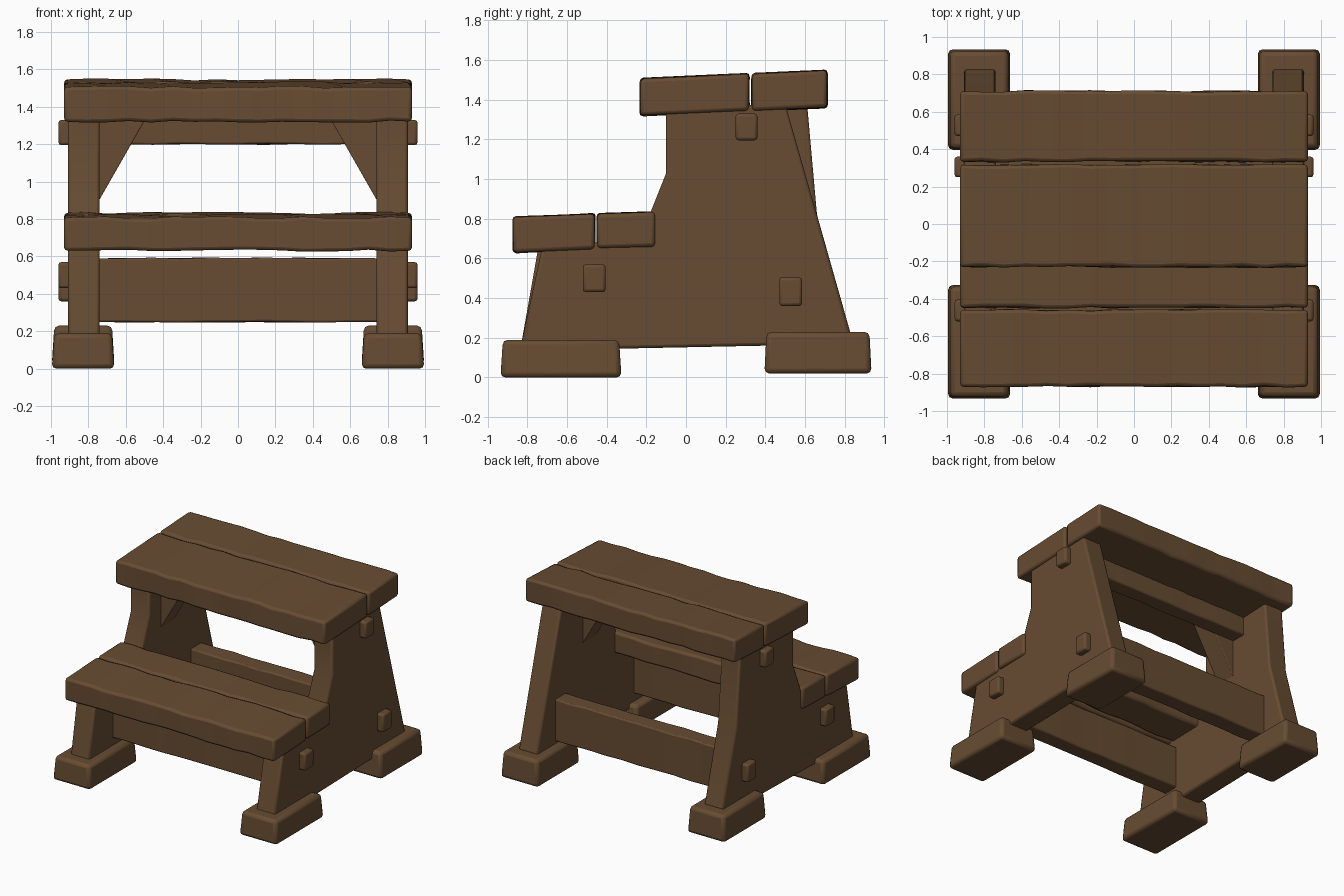
import bpy, bmesh, math, random
from mathutils import Vector

random.seed(4)
cube = bpy.data.objects.get("Cube")
if cube:
    bpy.data.objects.remove(cube, do_unlink=True)

wood = bpy.data.materials.new("brown wood")
wood.use_nodes = True
BROWN = (0.135, 0.072, 0.032, 1)
wood.diffuse_color = BROWN
wood.node_tree.nodes["Principled BSDF"].inputs["Base Color"].default_value = BROWN


def finish(bm, name, bevel):
    """Turn a bmesh into a softly bevelled wooden part."""
    bmesh.ops.recalc_face_normals(bm, faces=bm.faces)
    mesh = bpy.data.meshes.new(name)
    bm.to_mesh(mesh)
    bm.free()
    obj = bpy.data.objects.new(name, mesh)
    bpy.context.collection.objects.link(obj)
    mesh.materials.append(wood)
    mod = obj.modifiers.new("worn edges", 'BEVEL')
    mod.width = bevel
    mod.segments = 2
    mod.limit_method = 'ANGLE'
    mod.angle_limit = math.radians(35)
    bpy.ops.object.select_all(action='DESELECT')
    obj.select_set(True)
    bpy.context.view_layer.objects.active = obj
    bpy.ops.object.shade_smooth_by_angle(angle=math.radians(40))
    return obj


def prism(name, outline, axis, lo, hi, bevel=0.012, cuts=0, wear=0.0):
    """Extrude an outline along x (y,z points) or y (x,z points)."""
    bm = bmesh.new()

    def place(p, d):
        return (d, p[0], p[1]) if axis == 'x' else (p[0], d, p[1])

    rings = []
    for i in range(cuts + 2):
        d = lo + (hi - lo) * i / (cuts + 1)
        ring = []
        for p in outline:
            v = Vector(place(p, d))
            if 0 < i <= cuts:
                v.y += random.uniform(-wear, wear)
                v.z += random.uniform(-wear, wear)
            ring.append(bm.verts.new(v))
        rings.append(ring)
    n = len(outline)
    for a, b in zip(rings, rings[1:]):
        for k in range(n):
            bm.faces.new((a[k], a[(k + 1) % n], b[(k + 1) % n], b[k]))
    bm.faces.new(rings[0])
    bm.faces.new(rings[-1])
    return finish(bm, name, bevel)


def rect(a0, a1, b0, b1, rise=0.0):
    return [(a0, b0), (a1, b0 + rise), (a1, b1 + rise), (a0, b1)]


def foot(name, side, y0, y1, z0, z1):
    """Block foot, narrowing a little toward the top."""
    bm = bmesh.new()
    bmesh.ops.create_cube(bm, size=1)
    for v in bm.verts:
        shrink = 0.92 if v.co.z > 0 else 1.0
        v.co = Vector((side * 0.828 + v.co.x * 0.335 * shrink,
                       (y0 + y1) / 2 + v.co.y * (y1 - y0) * (0.5 + shrink / 2),
                       (z0 + z1) / 2 + v.co.z * (z1 - z0)))
    return finish(bm, name, 0.025)


# Tread planks
planks = {
    "top_front_plank": (-0.23, 0.317, 1.32, 1.505, 0.025),
    "top_back_plank": (0.333, 0.71, 1.345, 1.53, 0.017),
    "step_front_plank": (-0.87, -0.46, 0.63, 0.807, 0.018),
    "step_back_plank": (-0.448, -0.155, 0.652, 0.825, 0.008),
}
for name, (y0, y1, z0, z1, rise) in planks.items():
    prism(name, rect(y0, y1, z0, z1, rise), 'x', -0.93, 0.93, 0.018, 15, 0.006)

# Stepped side panels; the right one is a little wider at the top
shared = [(0.83, 0.22), (0.62, 0.165), (-0.6, 0.14), (-0.83, 0.17)]
left = [(-0.72, 0.68), (-0.2, 0.68), (-0.18, 0.83), (-0.10, 1.03),
        (-0.10, 1.36), (0.50, 1.38)]
right = [(-0.74, 0.68), (-0.2, 0.68), (-0.16, 0.83), (-0.07, 1.05),
         (-0.07, 1.36), (0.61, 1.38), (0.66, 0.82)]
prism("left_side_panel", shared + left, 'x', 0.74, 0.908, 0.015)
prism("right_side_panel", shared + right, 'x', -0.908, -0.74, 0.015)

# Stretchers between the panels
stretchers = {
    "front_stretcher": (-0.53, -0.40, 0.25, 0.59),
    "back_stretcher": (0.46, 0.60, 0.25, 0.585),
    "top_stretcher": (0.24, 0.37, 1.20, 1.36),
}
for name, box in stretchers.items():
    prism(name, rect(*box), 'x', -0.76, 0.76, 0.01, 9, 0.004)

# Tenon ends, feet and corner braces on both sides
tenons = {
    "front_tenon": (-0.52, -0.405, 0.43, 0.57),
    "back_tenon": (0.47, 0.585, 0.36, 0.505),
    "top_tenon": (0.25, 0.36, 1.195, 1.33),
}
for side, label in ((1, "left"), (-1, "right")):
    for name, box in tenons.items():
        lo, hi = sorted((side * 0.88, side * 0.96))
        prism(f"{label}_{name}", rect(*box), 'x', lo, hi, 0.015)
    foot(f"{label}_front_foot", side, -0.935, -0.325, 0.0, 0.19)
    foot(f"{label}_back_foot", side, 0.395, 0.935, 0.02, 0.23)
    brace = [(side * 0.76, 0.87), (side * 0.76, 1.36), (side * 0.48, 1.36)]
    prism(f"{label}_corner_brace", brace, 'y', 0.08, 0.25, 0.006)
